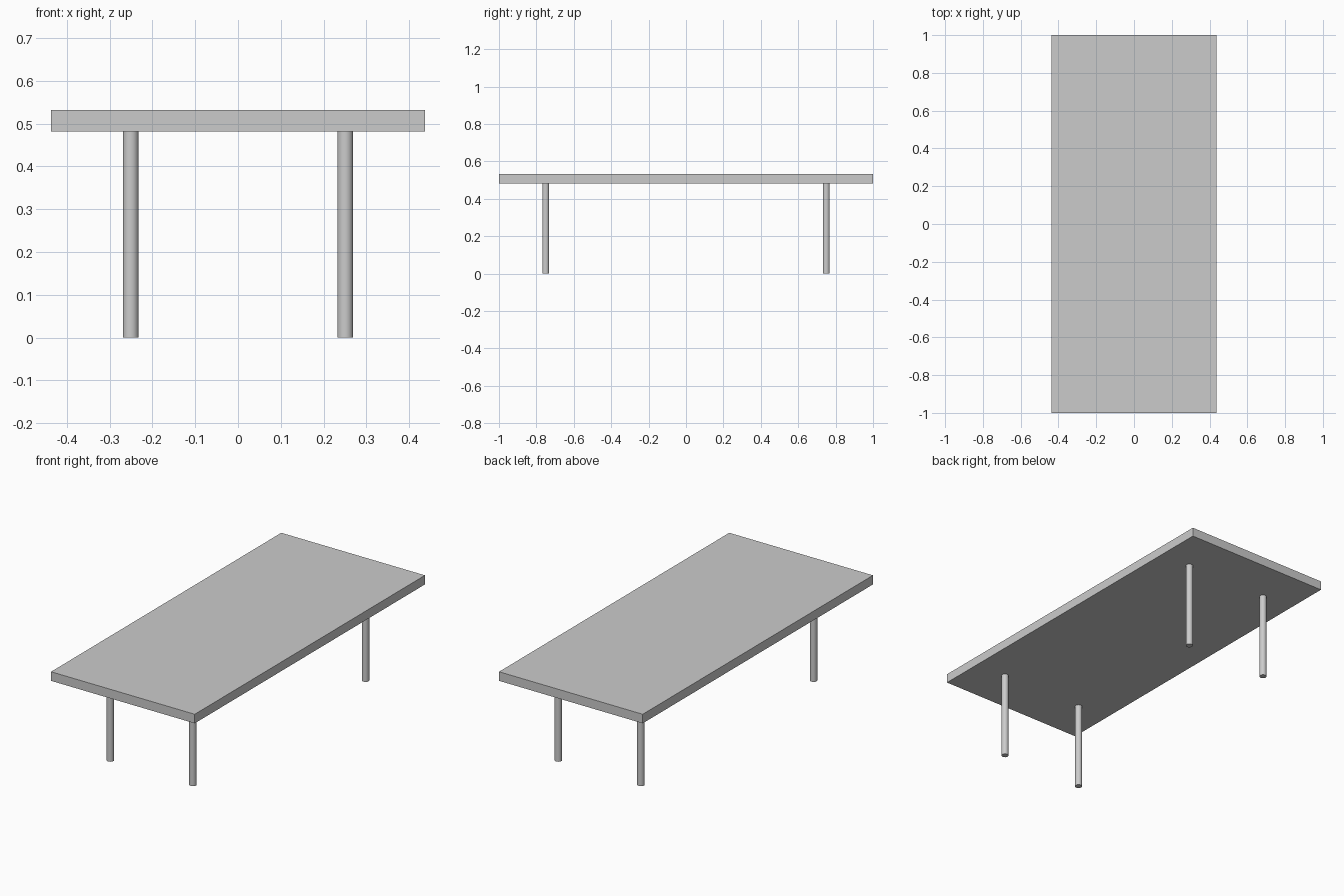
import bpy
import math

cube = bpy.data.objects.get("Cube")
if cube:
    bpy.data.objects.remove(cube, do_unlink=True)

# Table dimensions
WIDTH, LENGTH = 0.874, 2.0
LEG_HEIGHT, THICKNESS = 0.482, 0.05
LEG_X, LEG_Y, LEG_RADIUS = 0.251, 0.75, 0.0185

# Single plain grey for every part
grey = bpy.data.materials.new("plain_grey")
grey.use_nodes = True
colour = (0.6, 0.6, 0.6, 1.0)
grey.diffuse_color = colour
grey.node_tree.nodes["Principled BSDF"].inputs["Base Color"].default_value = colour


def finish(name):
    obj = bpy.context.object
    obj.name = name
    obj.data.name = name
    obj.data.materials.append(grey)
    return obj


# Flat rectangular top
bpy.ops.mesh.primitive_cube_add(size=1, location=(0, 0, LEG_HEIGHT + THICKNESS / 2))
top = finish("table_top")
top.scale = (WIDTH, LENGTH, THICKNESS)
bpy.ops.object.transform_apply(location=False, rotation=False, scale=True)

# Four round legs, set in from the corners
for end, sy in (("front", -1), ("back", 1)):
    for side, sx in (("right", -1), ("left", 1)):
        bpy.ops.mesh.primitive_cylinder_add(
            vertices=32, radius=LEG_RADIUS, depth=LEG_HEIGHT,
            location=(sx * LEG_X, sy * LEG_Y, LEG_HEIGHT / 2))
        finish(f"{end}_{side}_leg")
        bpy.ops.object.shade_smooth_by_angle(angle=math.radians(30))
